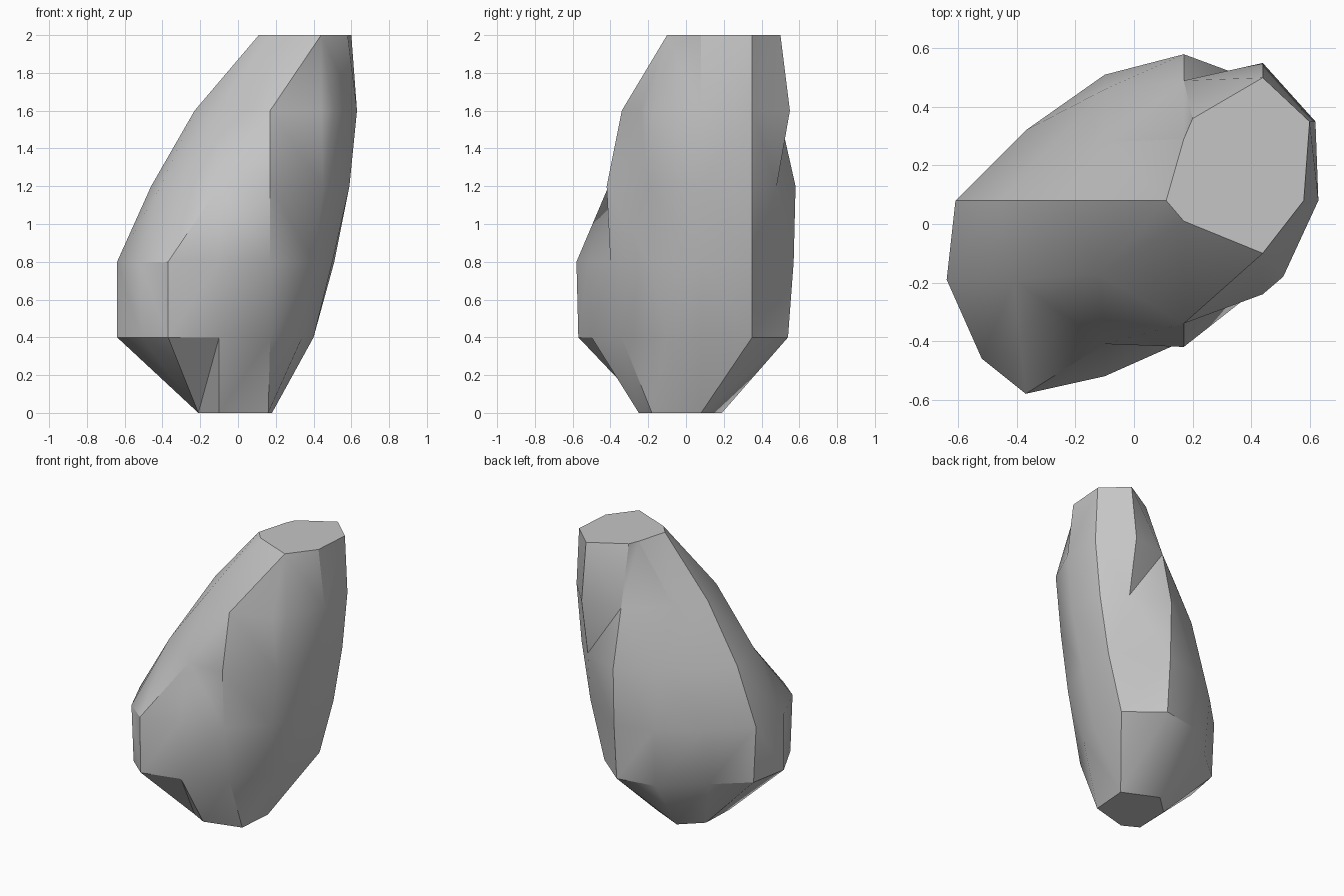
import bpy
import bmesh
from math import radians
from mathutils import Vector

# Remove the default object
default_cube = bpy.data.objects.get("Cube")
if default_cube:
    bpy.data.objects.remove(default_cube, do_unlink=True)


def flat_material(name, colour):
    """Create a plain material with one colour."""
    material = bpy.data.materials.new(name)
    material.use_nodes = True
    material.diffuse_color = colour
    shader = material.node_tree.nodes["Principled BSDF"]
    shader.inputs["Base Color"].default_value = colour
    shader.inputs["Roughness"].default_value = 0.9
    return material


def add_ring(bm, height, outline):
    """Place one horizontal cross-section, counterclockwise from the left."""
    return [bm.verts.new((x, y, height)) for x, y in outline]


def stitch(bm, lower, upper):
    """Join two rings of any point count, always taking the shorter diagonal."""
    i = j = 0
    while i < len(lower) or j < len(upper):
        low, high = lower[i % len(lower)], upper[j % len(upper)]
        next_low = lower[(i + 1) % len(lower)]
        next_high = upper[(j + 1) % len(upper)]
        step_low = (next_low.co - high.co).length
        step_high = (next_high.co - low.co).length
        if j == len(upper) or (i < len(lower) and step_low <= step_high):
            bm.faces.new((low, next_low, high))
            i += 1
        else:
            bm.faces.new((low, next_high, high))
            j += 1


# Cross-sections of the leaning boulder, from the foot to the cut top
foot = [(-.2, .06), (-.21, -.19), (-.1, -.25), (.16, -.18), (.18, .08), (-.06, .19)]
belly = [(-.59, .08), (-.64, -.19), (-.51, -.45), (-.37, -.57), (-.1, -.5),
         (.17, -.34), (.34, -.1), (.4, .08), (.4, .35), (.17, .54), (-.1, .49), (-.37, .27)]
shoulder = [(-.61, .08), (-.64, -.19), (-.52, -.46), (-.37, -.58), (-.1, -.52),
            (.17, -.4), (.4, -.19), (.5, .08), (.51, .35), (.17, .57), (-.1, .51), (-.37, .32)]
waist = [(-.46, .08), (-.41, -.19), (-.1, -.41), (.17, -.42), (.45, -.2),
         (.59, .08), (.58, .35), (.44, .48), (.17, .58), (-.1, .46)]
neck = [(-.23, .08), (-.12, -.17), (.17, -.34), (.44, -.24), (.51, -.18),
        (.63, .08), (.62, .35), (.44, .55), (.17, .49), (-.1, .28)]
crown = [(.11, .08), (.17, .01), (.44, -.1), (.58, .08), (.6, .35),
         (.44, .5), (.2, .36), (.17, .29)]

# Loft the sections at even heights
bm = bmesh.new()
rings = [add_ring(bm, level * 0.4, outline)
         for level, outline in enumerate((foot, belly, shoulder, waist, neck, crown))]
for lower, upper in zip(rings, rings[1:]):
    stitch(bm, lower, upper)

# Flat caps below and above
bm.faces.new(list(reversed(rings[0])))
bm.faces.new(rings[-1])
bmesh.ops.recalc_face_normals(bm, faces=bm.faces)

# Finished boulder
mesh = bpy.data.meshes.new("boulder")
bm.to_mesh(mesh)
bm.free()
boulder = bpy.data.objects.new("boulder", mesh)
bpy.context.collection.objects.link(boulder)
mesh.materials.append(flat_material("stone grey", (0.56, 0.56, 0.56, 1.0)))

# Soft shading with crisp ridges
bpy.ops.object.select_all(action="DESELECT")
boulder.select_set(True)
bpy.context.view_layer.objects.active = boulder
bpy.ops.object.shade_smooth_by_angle(angle=radians(32))
